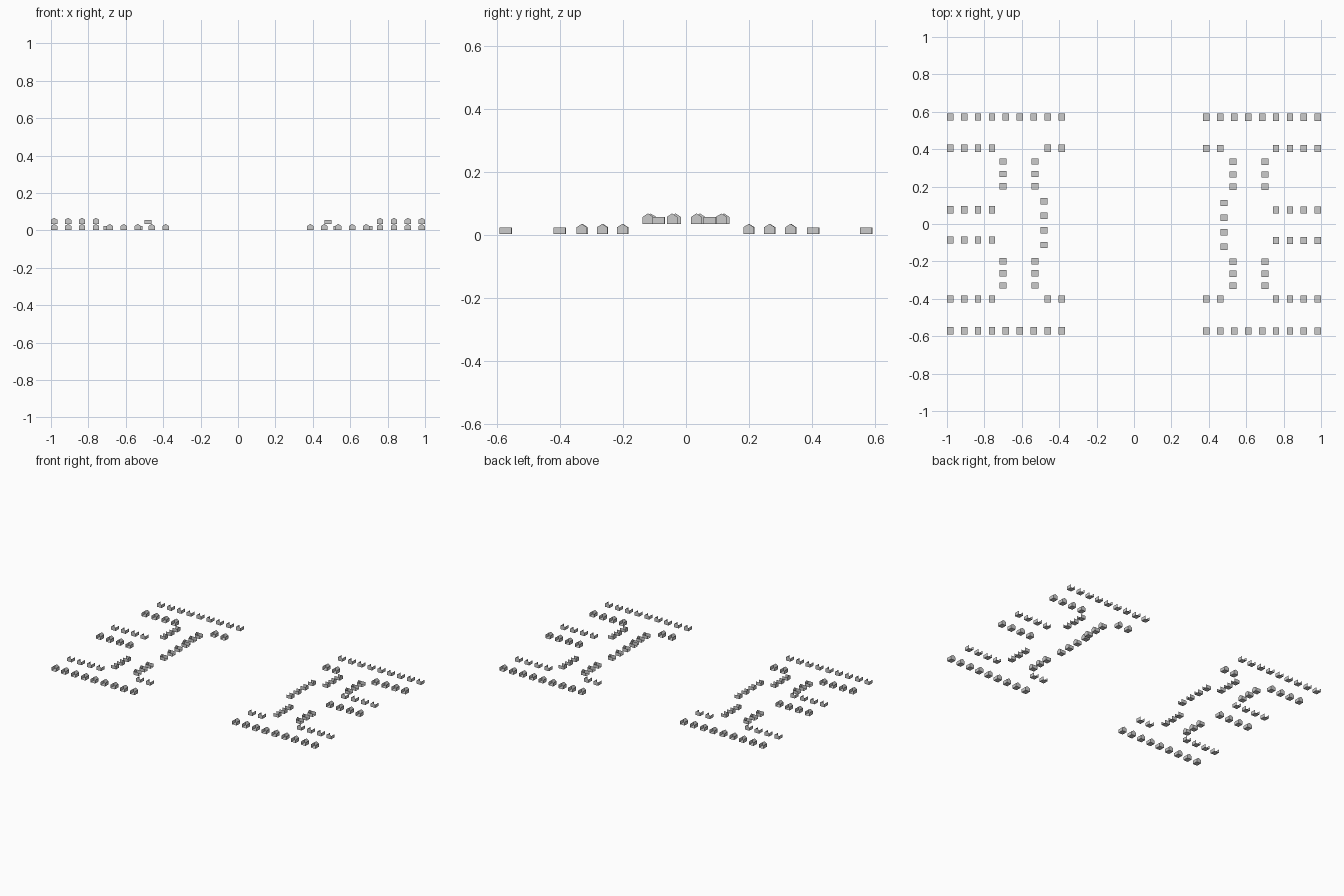
import bpy, bmesh
from mathutils import Matrix, Vector
from math import pi

if "Cube" in bpy.data.objects:
    bpy.data.objects.remove(bpy.data.objects["Cube"])

W, D = 0.034, 0.038            # seat width and depth
ARM, PEAK = 0.022, 0.033       # arm height and tip of the back
LOW, HIGH = 0.002, 0.035       # base height of the two levels
TURN = {"-y": 0, "+x": pi / 2, "+y": pi, "-x": -pi / 2}


def seats(name, spots, z, facing):
    """One object of thin-sheet armchairs, open at the front and on top."""
    bm = bmesh.new()
    w, d = W / 2, D / 2
    for x, y in spots:
        m = Matrix.Translation((x, y, z)) @ Matrix.Rotation(TURN[facing], 4, 'Z')

        def v(*p):
            return bm.verts.new(m @ Vector(p))
        # back corners, front corners and tip (unturned seat faces -y)
        bl, br = v(-w, d, 0), v(w, d, 0)
        tl, tr = v(-w, d, ARM), v(w, d, ARM)
        fl, fr = v(-w, -d, 0), v(w, -d, 0)
        al, ar = v(-w, -d, ARM), v(w, -d, ARM)
        tip = v(0, d, PEAK)
        bm.faces.new((br, bl, tl, tip, tr))      # pointed back
        bm.faces.new((bl, br, fr, fl))           # seat
        bm.faces.new((bl, fl, al, tl))           # arms
        bm.faces.new((fr, br, tr, ar))
    me = bpy.data.meshes.new(name)
    bm.to_mesh(me)
    bm.free()
    bpy.context.collection.objects.link(bpy.data.objects.new(name, me))


XS = [0.387 + i * 0.0745 for i in range(9)]      # row spacing, inner to outer
SPLIT = XS[:2] + XS[5:]

for side, s, dy in (("left", -1, -0.003), ("right", 1, -0.005)):
    out, inn = ("+x", "-x") if s > 0 else ("-x", "+x")

    # rows: long outer, broken inner and raised, back to back in pairs
    for part, xs, y, z, facing in (
            ("back_outer_row", XS, 0.576, LOW, "+y"),
            ("back_inner_row", SPLIT, 0.408, LOW, "-y"),
            ("back_raised_row", XS[5:], 0.079, HIGH, "+y"),
            ("front_raised_row", XS[5:], -0.083, HIGH, "-y"),
            ("front_inner_row", SPLIT, -0.397, LOW, "+y"),
            ("front_outer_row", XS, -0.568, LOW, "-y")):
        seats(f"{side}_{part}", [(s * x, y + dy) for x in xs], z, facing)

    # columns joining the rows
    low_ys = (0.337, 0.270, 0.204, -0.197, -0.261, -0.326)
    raised_ys = [-s * y for y in (-0.112, -0.033, 0.044, 0.121)]
    seats(side + "_far_column", [(s * 0.700, y + dy) for y in low_ys], LOW, out)
    seats(side + "_near_column", [(s * 0.530, y + dy) for y in low_ys], LOW, inn)
    seats(side + "_raised_column", [(s * 0.481, y) for y in raised_ys], HIGH, inn)
